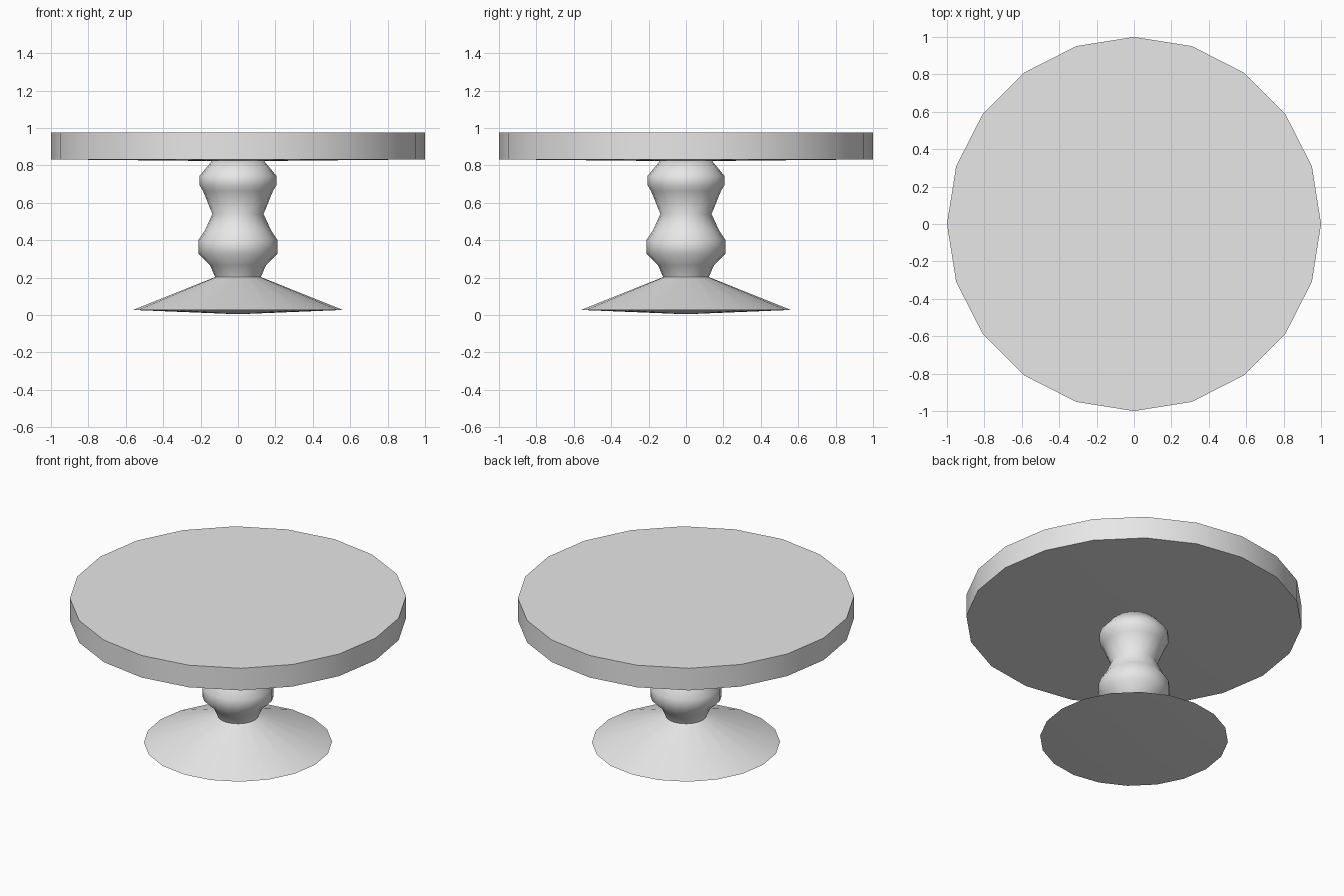
import bpy
import bmesh
import math
from mathutils import Vector

SIDES = 20

cube = bpy.data.objects.get("Cube")
if cube:
    bpy.data.objects.remove(cube, do_unlink=True)

# Plain grey material
grey = bpy.data.materials.new("light grey")
grey.use_nodes = True
grey.diffuse_color = (0.8, 0.8, 0.8, 1)
grey.node_tree.nodes["Principled BSDF"].inputs["Base Color"].default_value = (0.8, 0.8, 0.8, 1)


def lathe(name, profile):
    """Spin a (radius, height) profile around the z axis."""
    bm = bmesh.new()
    verts = [bm.verts.new((r, 0, z)) for r, z in profile]
    edges = [bm.edges.new(pair) for pair in zip(verts, verts[1:])]
    bmesh.ops.spin(bm, geom=verts + edges, cent=Vector(), axis=(0, 0, 1),
                   angle=math.tau, steps=SIDES, use_merge=False)
    bmesh.ops.remove_doubles(bm, verts=bm.verts, dist=0.0005)
    bmesh.ops.recalc_face_normals(bm, faces=bm.faces)
    mesh = bpy.data.meshes.new(name)
    bm.to_mesh(mesh)
    bm.free()
    mesh.materials.append(grey)
    obj = bpy.data.objects.new(name, mesh)
    bpy.context.collection.objects.link(obj)
    bpy.ops.object.select_all(action="DESELECT")
    obj.select_set(True)
    bpy.context.view_layer.objects.active = obj
    bpy.ops.object.shade_smooth_by_angle(angle=math.radians(60))
    return obj


# Round table top with a very slightly sunken underside
lathe("table_top", [(0, 0.822), (1, 0.832), (1, 0.977), (0, 0.977)])

# Turned stem flowing into the flared foot
lathe("pedestal", [
    (0, 0.004), (0.56, 0.027), (0.122, 0.203),     # foot
    (0.15, 0.267), (0.211, 0.326), (0.211, 0.401),  # lower bulge
    (0.177, 0.452), (0.137, 0.54),                  # waist
    (0.187, 0.663), (0.206, 0.695), (0.206, 0.743),  # upper bulge
    (0.14, 0.823), (0, 0.823),
])
